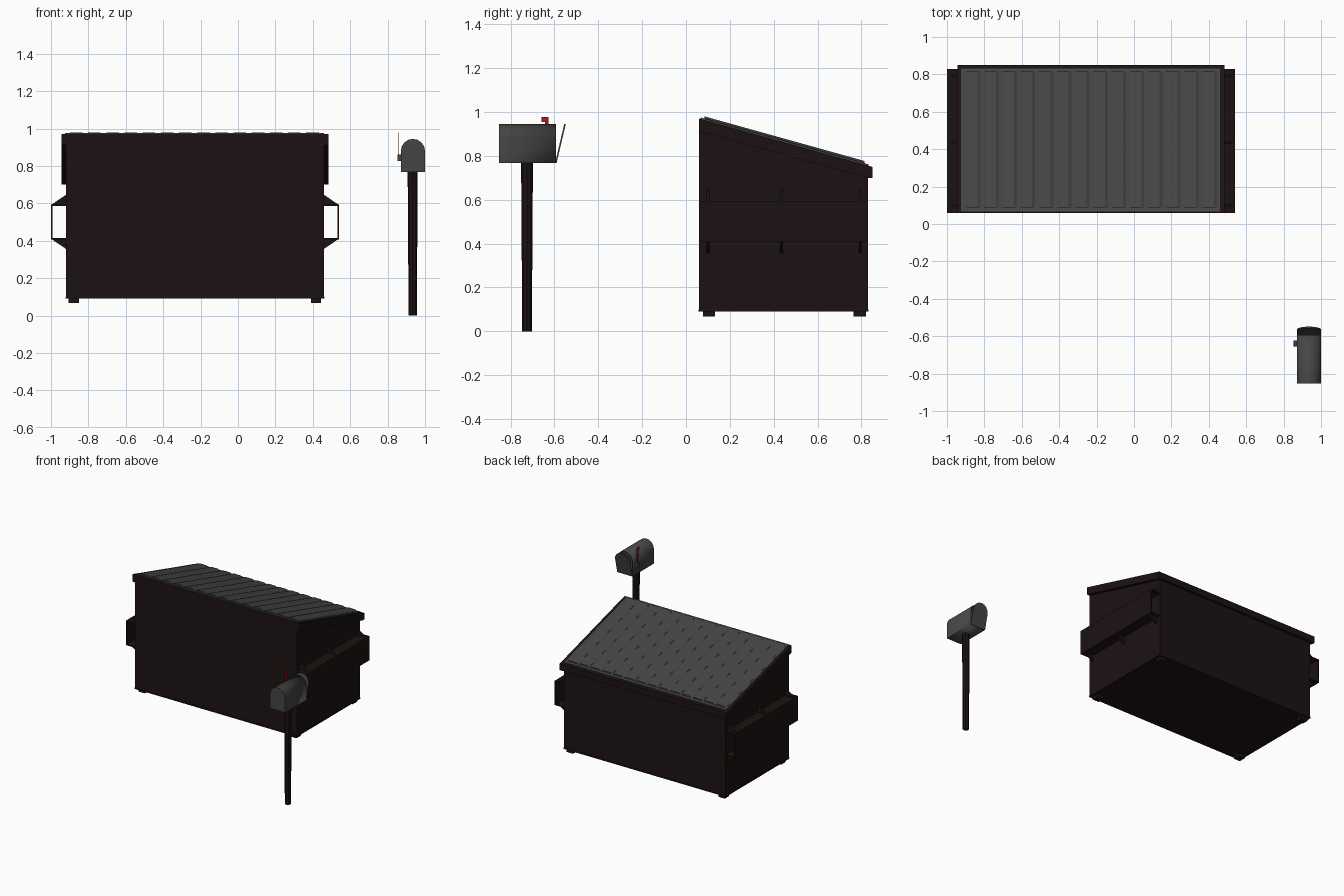
import bpy, bmesh, math

if "Cube" in bpy.data.objects:
    bpy.data.objects.remove(bpy.data.objects["Cube"])


def material(name, r, g, b):
    m = bpy.data.materials.new(name)
    m.diffuse_color = (r, g, b, 1)
    m.use_nodes = True
    m.node_tree.nodes["Principled BSDF"].inputs["Base Color"].default_value = m.diffuse_color
    return m


BROWN = material("dark_brown", 0.012, 0.006, 0.006)
GREY = material("dark_grey", 0.06, 0.06, 0.06)
RED = material("red", 0.4, 0.01, 0.015)


def prism(name, pts, a, b, mat, place, open_end=False):
    """Extrude a 2D profile from a to b; place(u, v, t) gives the 3D point."""
    bm = bmesh.new()
    ends = [[bm.verts.new(place(u, v, t)) for u, v in pts] for t in (a, b)]
    n = len(pts)
    bm.faces.new(ends[0])
    if not open_end:
        bm.faces.new(ends[1])
    for i in range(n):
        j = (i + 1) % n
        bm.faces.new((ends[0][i], ends[0][j], ends[1][j], ends[1][i]))
    bmesh.ops.recalc_face_normals(bm, faces=bm.faces)
    me = bpy.data.meshes.new(name)
    bm.to_mesh(me)
    bm.free()
    ob = bpy.data.objects.new(name, me)
    bpy.context.collection.objects.link(ob)
    me.materials.append(mat)
    return ob


def along_x(u, v, t):
    return (t, u, v)


def along_y(u, v, t):
    return (u, t, v)


def box(name, x, y, z, mat):
    pts = [(x[0], z[0]), (x[1], z[0]), (x[1], z[1]), (x[0], z[1])]
    return prism(name, pts, y[0], y[1], mat, along_y)


# Bin body and sloping rim
CX = -0.23
prism("bin_body", [(0.06, 0.09), (0.83, 0.09), (0.83, 0.74), (0.06, 0.955)],
      CX - 0.69, CX + 0.69, BROWN, along_x)
prism("bin_rim", [(0.06, 0.97), (0.85, 0.75), (0.85, 0.70), (0.83, 0.70), (0.06, 0.912)],
      CX - 0.713, CX + 0.713, BROWN, along_x)
box("bin_base_flange", (CX - 0.693, CX + 0.693), (0.058, 0.832), (0.09, 0.1), BROWN)


# Lid: base plate plus raised ribs following the slope
def on_slope(u, v, t):
    return (u, t, 0.97 - 0.2785 * (t - 0.06) + v)


prism("lid_plate", [(-0.925, -0.01), (0.46, -0.01), (0.46, 0.007), (-0.925, 0.007)],
      0.066, 0.832, GREY, on_slope)
for i in range(14):
    x = -0.91 + i * 0.0972
    prism("lid_rib", [(x, 0), (x + 0.09, 0), (x + 0.09, 0.008), (x + 0.074, 0.017),
                      (x + 0.016, 0.017), (x, 0.008)], 0.085, 0.815, GREY, on_slope)

# Fork pockets on both ends with gussets, and corner feet
for s in (-1, 1):
    def span(a, b):
        return sorted((CX + s * a, CX + s * b))

    box("pocket_wall", span(0.762, 0.77), (0.06, 0.83), (0.407, 0.595), BROWN)
    for k in (-1, 1):
        zc = 0.501
        box("pocket_plate", span(0.68, 0.77), (0.06, 0.83),
            sorted((zc + k * 0.086, zc + k * 0.094)), BROWN)
        for y in (0.1, 0.435, 0.795):
            prism("pocket_gusset", [(CX + s * 0.685, zc + k * 0.09), (CX + s * 0.77, zc + k * 0.09),
                                    (CX + s * 0.685, zc + k * 0.148)],
                  y - 0.007, y + 0.007, BROWN, along_y)
    for y in (0.078, 0.765):
        box("foot", span(0.62, 0.675), (y, y + 0.055), (0.067, 0.09), BROWN)

# Mailbox post
bpy.ops.mesh.primitive_cone_add(vertices=8, radius1=0.022, radius2=0.027, depth=0.775,
                                location=(0.934, -0.725, 0.3875))
post = bpy.context.object
post.name = "mailbox_post"
post.data.materials.append(BROWN)

# Mailbox shell with an open end, and its tilted door
R, MX = 0.0645, 0.9355
arch = [(MX - R, 0.768), (MX + R, 0.768)] + [
    (MX + R * math.cos(math.pi * i / 8), 0.88 + R * math.sin(math.pi * i / 8)) for i in range(9)]
shell = prism("mailbox_shell", arch, -0.853, -0.593, GREY, along_y, open_end=True)
sol = shell.modifiers.new("thickness", "SOLIDIFY")
sol.thickness = 0.004
sol.offset = -1
door = prism("mailbox_door", arch, -0.597, -0.590, GREY,
             lambda u, v, t: (u, t + (v - 0.768) * 0.235, v))
for ob in (shell, door):
    bpy.ops.object.select_all(action="DESELECT")
    ob.select_set(True)
    bpy.context.view_layer.objects.active = ob
    bpy.ops.object.shade_smooth_by_angle(angle=math.radians(30))

# Signal flag and its pivot
box("flag_pivot", (0.853, 0.873), (-0.656, -0.624), (0.825, 0.86), GREY)
box("flag_arm", (0.857, 0.862), (-0.643, -0.627), (0.83, 0.978), RED)
box("flag_tip", (0.857, 0.862), (-0.658, -0.627), (0.954, 0.978), RED)
